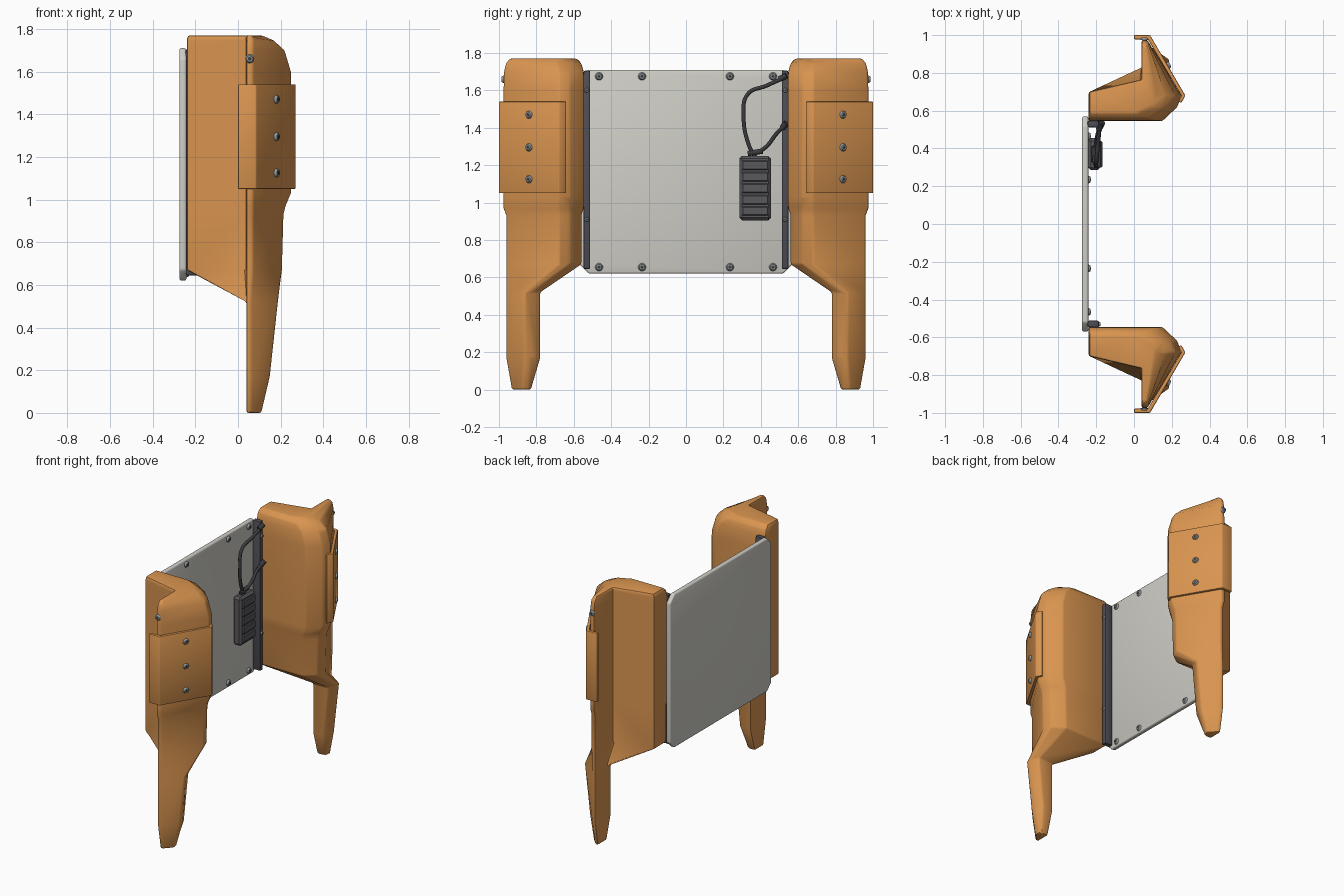
import bpy, bmesh, math
from mathutils import Vector, Matrix

cube = bpy.data.objects.get("Cube")
if cube:
    bpy.data.objects.remove(cube, do_unlink=True)


def material(name, rgb):
    m = bpy.data.materials.new(name)
    m.use_nodes = True
    m.diffuse_color = (*rgb, 1)
    m.node_tree.nodes["Principled BSDF"].inputs["Base Color"].default_value = (*rgb, 1)
    return m


ORANGE = material("orange plastic", (0.70, 0.30, 0.08))
GREY = material("light grey panel", (0.62, 0.61, 0.56))
RAIL = material("dark grey rail", (0.075, 0.075, 0.09))
REMOTE = material("charcoal plastic", (0.10, 0.10, 0.11))
CABLE = material("black rubber", (0.045, 0.045, 0.05))
STEEL = material("steel", (0.30, 0.32, 0.33))


def finish(name, bm, mat, mirror=False, bevel=0, segments=2):
    """Turn a bmesh into an object with rounded edges, optionally mirrored in y."""
    bmesh.ops.recalc_face_normals(bm, faces=bm.faces)
    if bevel:
        edges = [e for e in bm.edges if e.calc_face_angle(0) > math.radians(28)]
        bmesh.ops.bevel(bm, geom=edges, offset=bevel, segments=segments,
                        profile=0.5, affect='EDGES', clamp_overlap=True)
    mesh = bpy.data.meshes.new(name)
    bm.to_mesh(mesh)
    bm.free()
    mesh.materials.append(mat)
    ob = bpy.data.objects.new(name, mesh)
    bpy.context.collection.objects.link(ob)
    bpy.ops.object.select_all(action='DESELECT')
    ob.select_set(True)
    bpy.context.view_layer.objects.active = ob
    bpy.ops.object.shade_smooth_by_angle(angle=math.radians(32))
    if mirror:
        mod = ob.modifiers.new("mirror", 'MIRROR')
        mod.use_axis = (False, True, False)
        mod.use_mirror_merge = False
    return ob


def loft(rings):
    """Skin a closed solid through rings with the same number of points."""
    bm = bmesh.new()
    rows = [[bm.verts.new(p) for p in ring] for ring in rings]
    for low, high in zip(rows, rows[1:]):
        for i in range(len(low)):
            j = (i + 1) % len(low)
            bm.faces.new((low[i], low[j], high[j], high[i]))
    bm.faces.new(rows[0])
    bm.faces.new(rows[-1])
    return bm


def box(bm, low, high):
    low, high = Vector(low), Vector(high)
    size = Matrix.Diagonal((*(high - low), 1))
    bmesh.ops.create_cube(bm, size=1, matrix=Matrix.Translation((low + high) / 2) @ size)


# Side bodies: each is an angled shell running down into a tapered leg
def leg_ring(z, inner, outer, front, ridge):
    middle = ridge - 0.02
    plan = [(0.04, inner), (0.04, (inner + middle) / 2), (0.04, middle), (0.04, outer),
            (0.06, outer), (front, ridge), (front - 0.005, ridge - 0.035), (front - 0.03, inner)]
    return [(x, y, z) for x, y in plan]


def shell_ring(z, inner, outer, front, back=-0.24):
    plan = [(back, inner), (back, 0.70), (0.04, 0.765), (0.04, outer),
            (0.07, outer), (front, 0.68), (front - 0.02, 0.62), (front - 0.10, inner)]
    return [(x, y, z) for x, y in plan]


body = loft([
    leg_ring(0, 0.83, 0.93, 0.11, 0.875),
    leg_ring(0.17, 0.78, 0.96, 0.15, 0.865),
    leg_ring(0.52, 0.78, 0.96, 0.188, 0.865),
    shell_ring(0.67, 0.56, 0.96, 0.208),
    shell_ring(0.93, 0.56, 0.96, 0.215),
    shell_ring(0.97, 0.547, 0.975, 0.225),
    shell_ring(1.03, 0.545, 0.975, 0.25),
    shell_ring(1.60, 0.545, 0.975, 0.25),
    shell_ring(1.70, 0.547, 0.972, 0.22),
    shell_ring(1.745, 0.56, 0.962, 0.17),
    shell_ring(1.77, 0.585, 0.94, 0.11, -0.235)])
finish("side_body_and_leg", body, ORANGE, mirror=True, bevel=0.01)

# Bent cover plate wrapped around each outer corner
cover = [(0, 0.978), (0, 1.0), (0.085, 1.0), (0.272, 0.68), (0.25, 0.64),
         (0.235, 0.65), (0.25, 0.68), (0.073, 0.978)]
plate = loft([[(x, y, z) for x, y in cover] for z in (1.05, 1.54)])
finish("cover_plate", plate, ORANGE, mirror=True, bevel=0.005)

# Back panel with clipped corners
w, lo, hi, cut = 0.57, 0.62, 1.71, 0.05
outline = [(-w + cut, lo), (w - cut, lo), (w, lo + cut), (w, hi - cut),
           (w - cut, hi), (-w + cut, hi), (-w, hi - cut), (-w, lo + cut)]
panel = loft([[(x, y, z) for y, z in outline] for x in (-0.275, -0.242)])
finish("back_panel", panel, GREY, bevel=0.01, segments=3)

# Mounting rails between panel and bodies
rail = bmesh.new()
box(rail, (-0.245, 0.512, 0.645), (-0.185, 0.547, 1.705))
finish("mounting_rail", rail, RAIL, mirror=True, bevel=0.008)

# Hand remote with raised buttons
remote = bmesh.new()
box(remote, (-0.243, 0.285, 0.905), (-0.178, 0.455, 1.25))
finish("remote_body", remote, REMOTE, bevel=0.015, segments=1)
buttons = bmesh.new()
for i in range(5):
    z = 0.93 + i * 0.061
    box(buttons, (-0.185, 0.30, z), (-0.168, 0.44, z + 0.05))
finish("remote_buttons", buttons, REMOTE, bevel=0.005, segments=1)

# Cable loop, its collar and end plugs
def tube(name, points, radius):
    curve = bpy.data.curves.new(name, 'CURVE')
    curve.dimensions = '3D'
    curve.bevel_depth = radius
    curve.bevel_resolution = 3
    curve.resolution_u = 8
    curve.use_fill_caps = True
    spline = curve.splines.new('BEZIER')
    spline.bezier_points.add(len(points) - 1)
    for knot, co in zip(spline.bezier_points, points):
        knot.co = co
        knot.handle_left_type = knot.handle_right_type = 'AUTO'
    curve.materials.append(CABLE)
    ob = bpy.data.objects.new(name, curve)
    bpy.context.collection.objects.link(ob)


tube("cable_upper", [(-0.21, 0.37, 1.24), (-0.21, 0.335, 1.31), (-0.20, 0.308, 1.46),
                     (-0.20, 0.33, 1.58), (-0.19, 0.43, 1.625), (-0.18, 0.53, 1.67)], 0.011)
tube("cable_lower", [(-0.21, 0.37, 1.26), (-0.20, 0.43, 1.30),
                     (-0.19, 0.485, 1.37), (-0.17, 0.535, 1.42)], 0.011)
tube("cable_collar", [(-0.21, 0.33, 1.262), (-0.21, 0.41, 1.275)], 0.015)
tube("plug_lower", [(-0.18, 0.515, 1.40), (-0.168, 0.537, 1.425)], 0.017)
tube("plug_upper", [(-0.185, 0.50, 1.66), (-0.178, 0.537, 1.68)], 0.016)

# Screws: position, outward direction, radius
screws = [((-0.242, y, z), (1, 0, 0), 0.021) for y in (0.235, 0.465) for z in (0.655, 1.675)]
screws += [((-0.186, 0.53, z), (1, 0, 0), 0.013) for z in (0.91, 1.60)]
screws += [((0.179, 0.84, z), (0.865, 0.5, 0), 0.021) for z in (1.125, 1.295, 1.47)]
screws += [((0.055, 0.974, 1.66), (0, 1, 0), 0.021)]
heads, sockets = bmesh.new(), bmesh.new()
for place, normal, r in screws:
    n = Vector(normal).normalized()
    turn = n.to_track_quat('Z', 'Y').to_matrix().to_4x4()
    for bm, sides, r1, r2, depth, shift in ((heads, 16, r, r * 0.7, r * 0.6, r * 0.3),
                                            (sockets, 6, r * 0.45, r * 0.45, 0.002, r * 0.6)):
        spot = Matrix.Translation(Vector(place) + n * shift) @ turn
        bmesh.ops.create_cone(bm, cap_ends=True, segments=sides, radius1=r1,
                              radius2=r2, depth=depth, matrix=spot)
finish("screw_heads", heads, STEEL, mirror=True)
finish("screw_sockets", sockets, CABLE, mirror=True)
